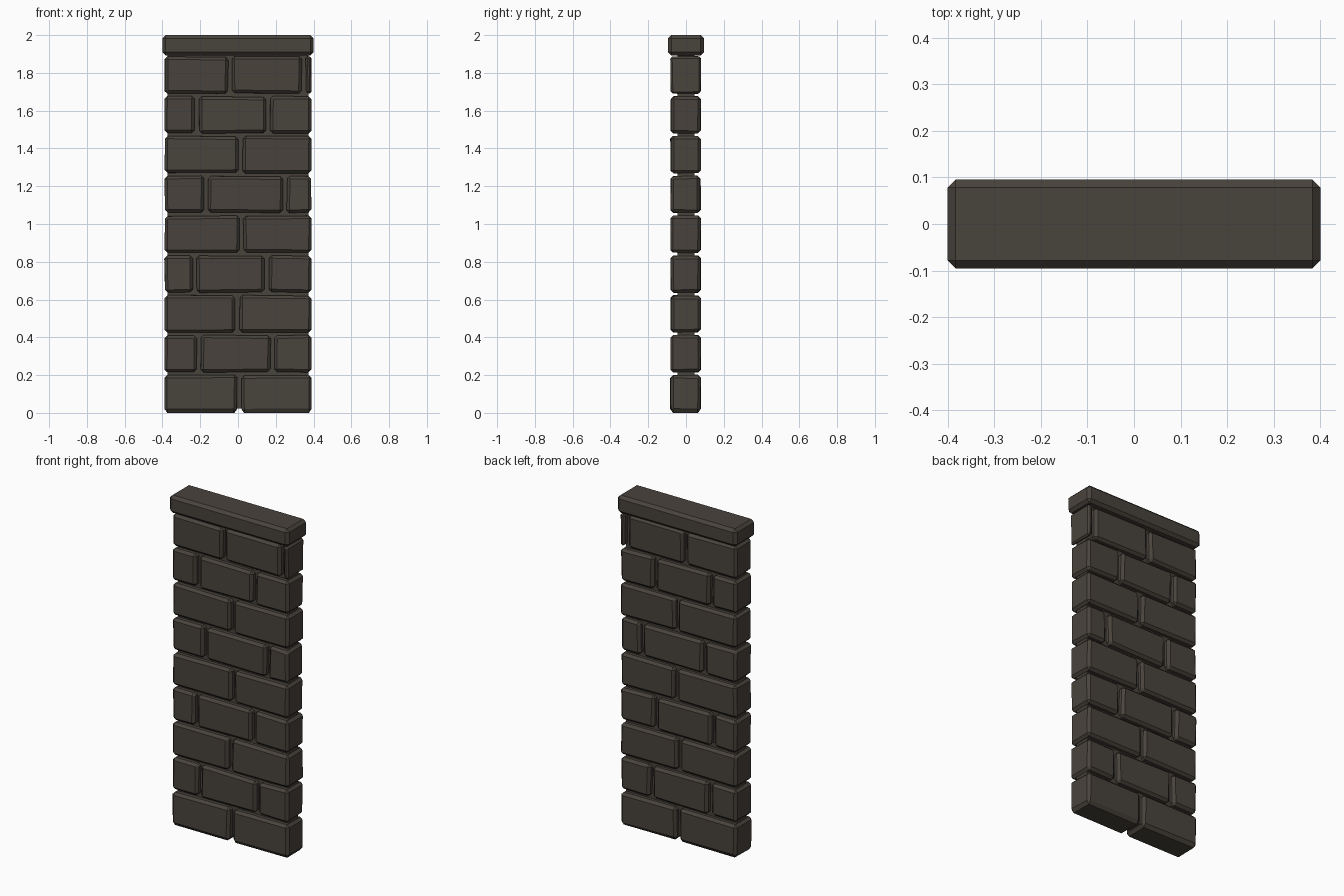
import bpy, bmesh, random
from mathutils import Vector

if "Cube" in bpy.data.objects:
    bpy.data.objects.remove(bpy.data.objects["Cube"])

random.seed(4)
stone = bpy.data.materials.new("dark_brown_stone")
stone.diffuse_color = (0.066, 0.056, 0.045, 1)
stone.use_nodes = True
stone.node_tree.nodes["Principled BSDF"].inputs["Base Color"].default_value = stone.diffuse_color


def block(name, lo, hi, chamfer=0.0, wobble=0.0):
    """Box between two corners, with chamfered edges and slightly uneven corners."""
    lo, hi = Vector(lo), Vector(hi)
    bm = bmesh.new()
    bmesh.ops.create_cube(bm, size=1)
    for v in bm.verts:
        for i in range(3):
            v.co[i] = (lo[i] + hi[i]) / 2 + v.co[i] * (hi[i] - lo[i])
            v.co[i] += random.uniform(-wobble, wobble)
    if chamfer:
        bmesh.ops.bevel(bm, geom=bm.edges[:], offset=chamfer,
                        segments=1, affect='EDGES', profile=0.5)
    mesh = bpy.data.meshes.new(name)
    bm.to_mesh(mesh)
    bm.free()
    mesh.materials.append(stone)
    obj = bpy.data.objects.new(name, mesh)
    bpy.context.collection.objects.link(obj)
    return obj


# Centres of the vertical joints in each course, from the bottom up
joints = [
    [0.005],
    [-0.207, 0.183],
    [-0.003],
    [-0.229, 0.154],
    [0.018],
    [-0.170, 0.248],
    [0.013],
    [-0.218, 0.159],
    [-0.042, 0.349],
]
PITCH, HEIGHT, END, GAP = 0.2107, 0.194, 0.388, 0.011

# Brick courses
for row, cuts in enumerate(joints):
    z = 0.006 + row * PITCH
    edges = [-END - GAP] + cuts + [END + GAP]
    for n, (a, b) in enumerate(zip(edges, edges[1:])):
        width = b - a - 2 * GAP
        block(f"brick_{row + 1}_{n + 1}",
              (a + GAP, -0.081, z), (b - GAP, 0.077, z + HEIGHT),
              min(0.015, width * 0.35), 0.003)

# Recessed mortar core
block("mortar_core", (-0.372, -0.045, 0.022), (0.372, 0.045, 1.91))

# Capping stone
block("cap_stone", (-0.4, -0.095, 1.893), (0.4, 0.095, 2.0), 0.017)

# Rest the lowest brick corners on the ground
bpy.context.view_layer.update()
for obj in bpy.data.objects:
    if obj.name.startswith("brick_1_"):
        for v in obj.data.vertices:
            if v.co.z < 0.012:
                v.co.z = 0.0
